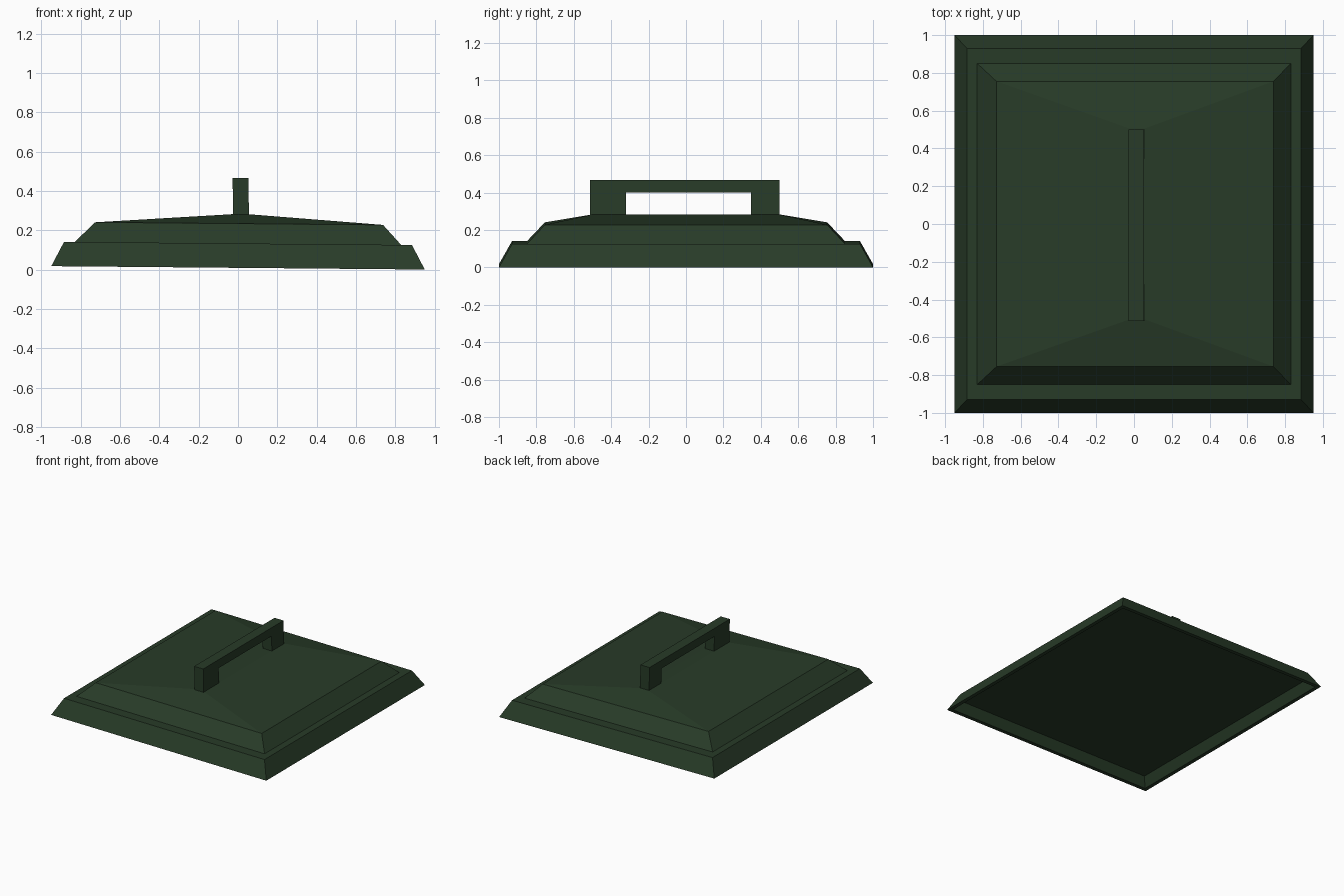
import bpy
import bmesh

old = bpy.data.objects.get("Cube")
if old:
    bpy.data.objects.remove(old, do_unlink=True)

GREEN = (0.021, 0.044, 0.021, 1.0)
mat = bpy.data.materials.new("dark green")
mat.use_nodes = True
mat.diffuse_color = GREEN
bsdf = mat.node_tree.nodes["Principled BSDF"]
bsdf.inputs["Base Color"].default_value = GREEN
bsdf.inputs["Roughness"].default_value = 0.8

TILT = 0.009  # the lid sits slightly lower on its left


def finish(name, bm):
    bmesh.ops.recalc_face_normals(bm, faces=bm.faces)
    mesh = bpy.data.meshes.new(name)
    bm.to_mesh(mesh)
    bm.free()
    mesh.materials.append(mat)
    obj = bpy.data.objects.new(name, mesh)
    bpy.context.collection.objects.link(obj)
    return obj


def rectangle_loft(name, sections):
    """Join rectangles (half width, half depth, height, x shift), cap both ends."""
    bm = bmesh.new()
    rings = []
    for hx, hy, z, cx in sections:
        corners = [(cx - hx, -hy), (cx + hx, -hy), (cx + hx, hy), (cx - hx, hy)]
        rings.append([bm.verts.new((x, y, z - TILT * x)) for x, y in corners])
    for a, b in zip(rings, rings[1:]):
        for i in range(4):
            j = (i + 1) % 4
            bm.faces.new((a[i], a[j], b[j], b[i]))
    bm.faces.new(rings[0])
    bm.faces.new(rings[-1])
    return finish(name, bm)


# Stepped lid with a recessed underside and a gently pitched roof
rectangle_loft("lid", [
    (0.88, 0.93, 0.08, 0),
    (0.92, 0.97, 0.009, 0),
    (0.95, 1.0, 0.009, 0),
    (0.885, 0.93, 0.133, 0),
    (0.83, 0.85, 0.133, 0),
    (0.733, 0.755, 0.234, 0.005),
    (0.04, 0.505, 0.282, 0.016),
])

# Bridge handle: side profile extruded across its width
profile = [(-0.513, 0.275), (-0.513, 0.466), (0.5, 0.466), (0.5, 0.275),
           (0.347, 0.275), (0.347, 0.4), (-0.32, 0.4), (-0.32, 0.275)]
bm = bmesh.new()
sides = []
for offset in (-0.04, 0.04):
    sides.append([bm.verts.new((offset + 0.016 - 0.02 * (z - 0.275), y, z))
                  for y, z in profile])
    bm.faces.new(sides[-1])
count = len(profile)
for i in range(count):
    j = (i + 1) % count
    bm.faces.new((sides[0][i], sides[0][j], sides[1][j], sides[1][i]))
finish("handle", bm)
